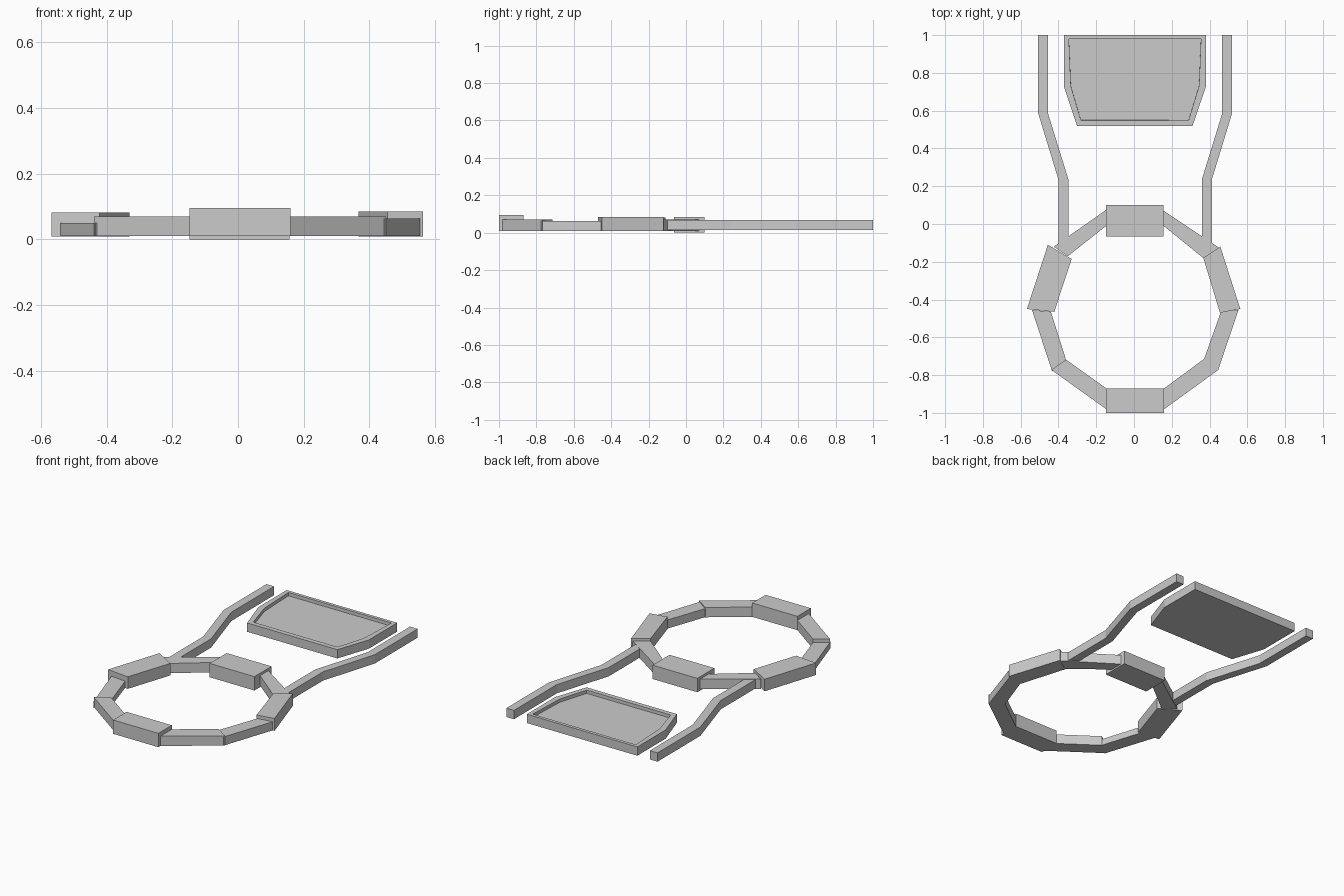
import bpy, bmesh

if "Cube" in bpy.data.objects:
    bpy.data.objects.remove(bpy.data.objects["Cube"])


def prism(name, outline, z0, z1):
    """Extrude a plan-view outline between two heights."""
    bm = bmesh.new()
    face = bm.faces.new([bm.verts.new((x, y, z0)) for x, y in outline])
    up = bmesh.ops.extrude_face_region(bm, geom=[face])
    for v in up["geom"]:
        if isinstance(v, bmesh.types.BMVert):
            v.co.z = z1
    bmesh.ops.recalc_face_normals(bm, faces=bm.faces)
    return finish(name, bm)


def finish(name, bm):
    mesh = bpy.data.meshes.new(name)
    bm.to_mesh(mesh)
    bm.free()
    ob = bpy.data.objects.new(name, mesh)
    bpy.context.collection.objects.link(ob)
    return ob


def block(name, x0, x1, y0, y1, z0, z1):
    return prism(name, [(x0, y0), (x1, y0), (x1, y1), (x0, y1)], z0, z1)


# Thick blocks at the front and back of the ring
block("front_block", -0.147, 0.16, -1.0, -0.87, 0.01, 0.095)
block("back_block", -0.147, 0.157, -0.065, 0.10, 0.0, 0.085)

# Slightly uneven ring segments, left then right
prism("left_front_link", [(-0.147, -0.98), (-0.147, -0.87), (-0.36, -0.718), (-0.438, -0.772)], 0.01, 0.07)
prism("right_front_link", [(0.16, -0.98), (0.16, -0.87), (0.37, -0.715), (0.45, -0.77)], 0.01, 0.07)
prism("left_side_link", [(-0.433, -0.782), (-0.36, -0.718), (-0.44, -0.465), (-0.54, -0.455)], 0.01, 0.05)
prism("right_side_link", [(0.445, -0.775), (0.37, -0.718), (0.46, -0.465), (0.553, -0.455)], 0.01, 0.063)
prism("left_shoulder_block", [(-0.567, -0.45), (-0.422, -0.465), (-0.33, -0.185), (-0.456, -0.11)], 0.008, 0.082)
prism("right_shoulder_block", [(0.563, -0.45), (0.455, -0.47), (0.367, -0.18), (0.457, -0.12)], 0.008, 0.084)
prism("left_back_link", [(-0.147, 0.075), (-0.147, -0.01), (-0.35, -0.17), (-0.425, -0.12)], 0.01, 0.07)
prism("right_back_link", [(0.157, 0.07), (0.157, -0.01), (0.367, -0.18), (0.45, -0.125)], 0.01, 0.07)

# Pair of bent straps running back from the ring
for name, s, c in (("left_strap", -1, -0.0), ("right_strap", 1, 0.012)):
    outer = [(0.507, 1.0), (0.507, 0.585), (0.4, 0.235), (0.4, -0.13)]
    inner = [(0.347, -0.15), (0.347, 0.235), (0.455, 0.585), (0.455, 1.0)]
    prism(name, [(s * x + c, y) for x, y in outer + inner], 0.014, 0.068)

# Recessed rear plate with a raised rim
plate = prism("rear_plate", [(-0.37, 1.0), (0.38, 1.0), (0.38, 0.725), (0.31, 0.52),
                             (-0.302, 0.52), (-0.37, 0.725)], 0.014, 0.068)
bm = bmesh.new()
bm.from_mesh(plate.data)
top = max(bm.faces, key=lambda f: f.calc_center_median().z)
bmesh.ops.inset_region(bm, faces=[top], thickness=0.036)
for v in top.verts:
    if v.co.y > 0.9:
        v.co.y = 0.98
floor = bmesh.ops.inset_region(bm, faces=[top], thickness=0.0005)
for v in top.verts:
    v.co.z -= 0.02
bm.to_mesh(plate.data)
bm.free()
